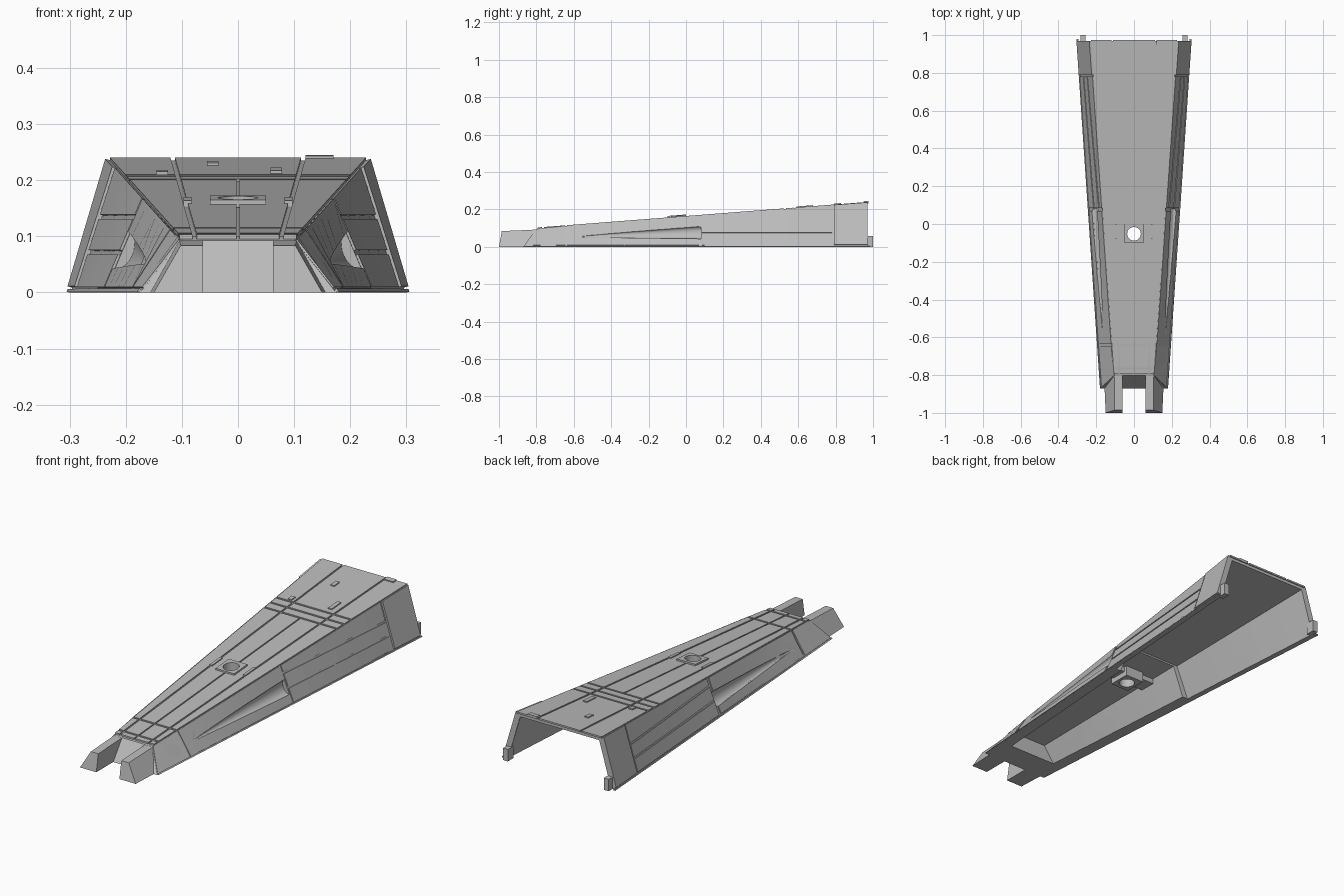
import bpy, bmesh, math
from mathutils import Vector

if "Cube" in bpy.data.objects:
    bpy.data.objects.remove(bpy.data.objects["Cube"], do_unlink=True)

grey = bpy.data.materials.new("hull_grey")
grey.use_nodes = True
colour = (0.5, 0.5, 0.5, 1)
grey.diffuse_color = colour
grey.node_tree.nodes["Principled BSDF"].inputs["Base Color"].default_value = colour


# Hull dimensions along its length
def bottom_half(y):
    return 0.303 + 0.0676 * (y - 0.97)


def top_half(y):
    return 0.232 + 0.07 * (y - 0.97)


def roof(y):
    return 0.24 + 0.0775 * (y - 0.97)


def side_normal(y):
    return Vector((roof(y), 0, bottom_half(y) - top_half(y))).normalized()


def side(y, z, h=0):
    """Point on the sloping flank, h outside it; the nose end is raked."""
    z = min(z, roof(y) - 0.003)
    k = z / roof(y)
    x = bottom_half(y) * (1 - k) + top_half(y) * k
    p = Vector((x, max(y, -0.87 + 0.07 * k), z)) + side_normal(y) * h
    p.z = max(p.z, 0)
    return p


def top(y, x, h=0):
    return Vector((x, y, roof(y) + h))


def loft(name, rings):
    """Closed solid through a row of matching rings."""
    bm = bmesh.new()
    vs = [[bm.verts.new(p) for p in ring] for ring in rings]
    n = len(vs[0])
    for a, b in zip(vs, vs[1:]):
        for i in range(n):
            j = (i + 1) % n
            bm.faces.new((a[i], a[j], b[j], b[i]))
    bm.faces.new(vs[0])
    bm.faces.new(vs[-1])
    bmesh.ops.recalc_face_normals(bm, faces=bm.faces)
    mesh = bpy.data.meshes.new(name)
    bm.to_mesh(mesh)
    bm.free()
    mesh.materials.append(grey)
    ob = bpy.data.objects.new(name, mesh)
    bpy.context.collection.objects.link(ob)
    return ob


def flip(rings, s):
    return [[Vector((p[0] * s, p[1], p[2])) for p in r] for r in rings]


def span(a, b, n):
    return [a + (b - a) * i / n for i in range(n + 1)]


def plate(name, f, y0, y1, lo, hi, h=0, s=1):
    """Thin panel on surface f between edges lo(y) and hi(y)."""
    n = 6 if y1 - y0 > 0.3 else 1
    rings = [[f(y, lo(y), -0.008), f(y, hi(y), -0.008), f(y, hi(y), h), f(y, lo(y), h)]
             for y in span(y0, y1, n)]
    return loft(name, flip(rings, s))


def box(name, x0, x1, y0, y1, z0, z1):
    return loft(name, [[(x0, y, z0), (x1, y, z0), (x1, y, z1), (x0, y, z1)] for y in (y0, y1)])


def cut(ob, cutter):
    m = ob.modifiers.new("cut", "BOOLEAN")
    m.operation, m.solver, m.object = "DIFFERENCE", "EXACT", cutter
    deps = bpy.context.evaluated_depsgraph_get()
    mesh = bpy.data.meshes.new_from_object(ob.evaluated_get(deps))
    ob.modifiers.clear()
    ob.data = mesh


def const(v):
    return lambda y: v


# Hull shell
def hull_ring(y):
    p, q = side(y, 0, -0.005), side(y, 1, -0.005)
    q.z = roof(y) - 0.005
    return [p, q, Vector((-q.x, q.y, q.z)), Vector((-p.x, p.y, p.z))]


hull = loft("hull_shell", [hull_ring(y) for y in [-0.87] + span(-0.78, 0.97, 8)])


# Hollow underside: thin walls aft, thick walls forward
def cavity(y0, y1, wall, upper, ceiling):
    return loft("cavity_cutter", [
        [(bottom_half(y) - wall + 0.005, y, -0.01), (top_half(y) - upper, y, roof(y) - ceiling),
         (upper - top_half(y), y, roof(y) - ceiling), (wall - 0.005 - bottom_half(y), y, -0.01)]
        for y in span(y0, y1, 4)])


cutters = [cavity(0.13, 1.0, 0.028, 0.02, 0.022), cavity(-0.74, 0.15, 0.058, 0.04, 0.03)]
for c in cutters:
    cut(hull, c)


# Tapered scoops in the flanks
def scoop_ring(y):
    k = max((y + 0.6) / 0.68, 0.001) ** 0.85
    n = side_normal(y)
    up = Vector((-n.z, 0, n.x))
    c = side(y, 0.052 + 0.024 * k)
    c.y = y
    return [c + up * (0.036 * k * math.cos(a)) + n * (0.024 * k * math.sin(a))
            for a in (math.tau * i / 24 for i in range(24))]


scoop_rings = [scoop_ring(y) for y in span(-0.6, 0.08, 8)]
scoops = {s: loft("scoop_cutter", flip(scoop_rings, s)) for s in (1, -1)}
cutters += scoops.values()


# Roof panel layout
def seam(y):
    return 0.095 + 0.022 * y


def inner(y):
    return seam(y) - 0.004


def outer(y):
    return seam(y) + 0.004


def rim(y):
    return top_half(y) - 0.004


holed = [hull]
rows = [(-0.795, -0.77), (-0.76, -0.645), (-0.635, 0.475), (0.485, 0.525), (0.535, 0.575), (0.585, 0.975)]
for i, (y0, y1) in enumerate(rows):
    for s in (1, -1):
        if y1 < 0.1 or i == 2:
            panel = plate("roof_centre_panel", top, y0, y1, const(0.003), inner, 0, s)
            if i == 2:
                holed.append(panel)
        plate("roof_outer_panel", top, y0, y1, outer, rim, 0, s)
    if i > 2:
        plate("roof_centre_panel", top, y0, y1, lambda y: -inner(y), inner)

# Flank panels, sill, prongs and rear tabs on both sides
smooth = [hull]
for s in (1, -1):
    cut(hull, scoops[s])
    front = plate("flank_front_panel", side, -0.635, 0.07, const(0.01), const(1), 0, s)
    cut(front, scoops[s])
    smooth.append(front)
    plate("flank_nose_panel", side, -0.87, -0.645, const(0.01), const(1), 0, s)
    for lo, hi in ((0.01, 0.068), (0.076, 0.131), (0.139, 1)):
        plate("flank_rear_panel", side, 0.085, 0.78, const(lo), const(hi), 0, s)
    plate("flank_tail_panel", side, 0.79, 0.97, const(0.01), const(1), 0.004, s)
    plate("sill", side, -0.87, 0.98, const(0), const(0.006), 0.002, s)
    prong = [[(0.062, -1, 0), (0.15, -1, 0), (0.102, -0.985, 0.084), (0.062, -0.985, 0.084)],
             [(0.062, -0.78, 0), (0.16, -0.78, 0), (0.105, -0.78, 0.093), (0.062, -0.78, 0.093)]]
    loft("nose_prong", flip(prong, s))
    xs = sorted((0.258 * s, 0.284 * s))
    box("rear_tab", *xs, 0.955, 1.0, 0.0, 0.058)
    plate("collar_bar", top, -0.08, 0.0, const(0.083), const(0.097), 0.005, s)

# Socket: collar above, boss and rib below, hole through all
holed.append(plate("socket_collar", top, -0.1, 0.0, const(-0.05), const(0.05), 0.008))
holed.append(box("socket_boss", -0.05, 0.05, -0.105, 0.005, 0.085, 0.152))
holed.append(box("socket_rib", -0.125, 0.125, -0.09, -0.01, 0.11, 0.15))
hole = loft("hole_cutter", [[(0.036 * math.cos(a), -0.052 + 0.036 * math.sin(a), z)
                             for a in (math.tau * i / 32 for i in range(32))] for z in (0, 0.3)])
cutters.append(hole)
for ob in holed:
    cut(ob, hole)

# Small raised fittings on the roof
for x0, x1, y0, y1 in ((-0.055, -0.035, 0.79, 0.83), (0.058, 0.078, 0.61, 0.68),
                       (0.12, 0.17, 0.95, 0.975), (-0.145, -0.125, 0.59, 0.62)):
    plate("roof_fitting", top, y0, y1, const(x0), const(x1), 0.005)

for c in cutters:
    bpy.data.objects.remove(c, do_unlink=True)

# Smooth only the curved scoops and hole
bpy.ops.object.select_all(action="DESELECT")
for ob in smooth:
    ob.select_set(True)
bpy.context.view_layer.objects.active = hull
bpy.ops.object.shade_smooth_by_angle(angle=math.radians(25))
